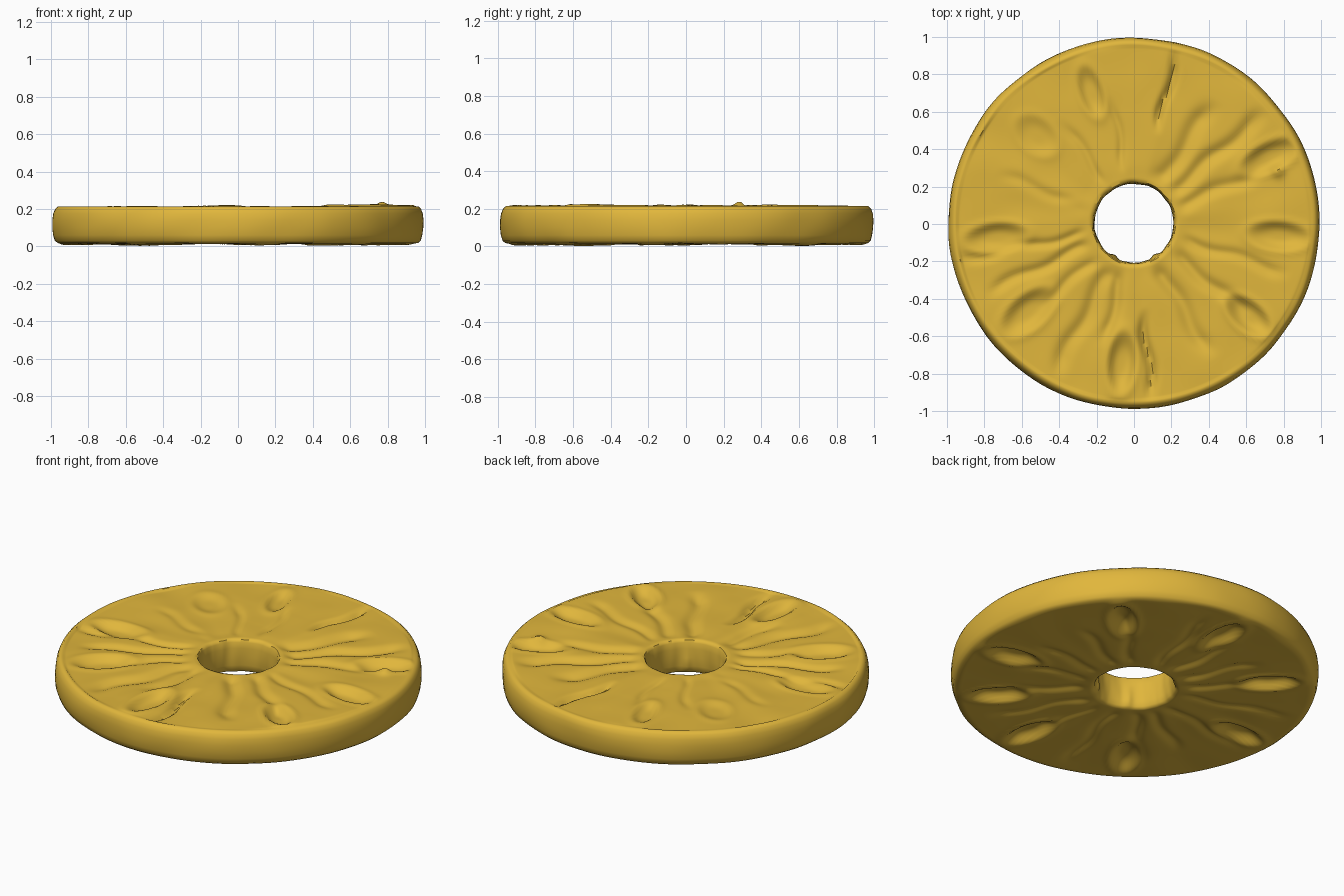
import bpy, bmesh, math, random
from mathutils import Vector, noise

if "Cube" in bpy.data.objects:
    bpy.data.objects.remove(bpy.data.objects["Cube"])

random.seed(4)
SEGMENTS = 300
INNER, OUTER = 0.215, 0.985
BOTTOM, TOP = 0.014, 0.212

flesh = bpy.data.materials.new("golden fruit flesh")
flesh.use_nodes = True
flesh.diffuse_color = (0.75, 0.47, 0.045, 1)
flesh.node_tree.nodes["Principled BSDF"].inputs["Base Color"].default_value = (0.75, 0.47, 0.045, 1)

# Seed pits: angle in degrees, distance from centre, length, width, depth
TOP_PITS = [(186, .74, .13, .06, .03), (-5, .78, .13, .06, .03),
            (220, .74, .13, .07, .03), (-39, .79, .11, .06, .035),
            (265, .75, .13, .06, .035), (26, .81, .13, .06, .03),
            (108, .74, .11, .05, .025), (138, .7, .1, .07, .015)]
BOTTOM_PITS = [(a, .74, .13, .06, .04) for a in (90, 45, -12, -45, -80, -126, 181, 135)]

# Fibre grooves: angle in degrees, start radius, end radius, width, depth
TOP_GROOVES = [(76, .58, .88, .02, .03), (57, .25, .7, .045, .022), (40, .25, .85, .04, .024),
               (22, .25, .7, .035, .015), (-18, .3, .8, .03, .015), (-38, .3, .7, .035, .02),
               (-60, .28, .75, .04, .022), (-84, .55, .88, .025, .03), (-104, .3, .6, .03, .018),
               (-118, .3, .85, .04, .022), (-138, .3, .6, .03, .015), (-155, .3, .8, .03, .018),
               (192, .3, .9, .025, .015), (160, .4, .7, .03, .01), (125, .3, .6, .025, .012),
               (100, .35, .6, .02, .012)]
BOTTOM_GROOVES = [(random.uniform(0, 10) + i * 22.5, .3, random.uniform(.6, .85), .03, .014)
                  for i in range(16)]


def local(x, y, degrees):
    """Position along and across a ray from the centre."""
    c, s = math.cos(math.radians(degrees)), math.sin(math.radians(degrees))
    return x * c + y * s, y * c - x * s


def smooth(t):
    t = max(0, min(1, t))
    return t * t * (3 - 2 * t)


def carve(x, y, pits, grooves):
    """Depth of the surface relief at a point."""
    depth = 0
    for angle, dist, length, width, d in pits:
        u, v = local(x, y, angle)
        q = math.hypot((u - dist) / length, v / width)
        depth += d * math.exp(-q ** 4) - .2 * d * math.exp(-((q - 1.4) / .3) ** 2)
    for angle, start, end, width, d in grooves:
        u, v = local(x, y, angle)
        v += .012 * math.sin(u * 17 + angle)
        fade = smooth((u - start + .1) / .15) * smooth((end + .1 - u) / .15)
        depth += d * fade * math.exp(-(v / width) ** 2)
    return depth


def fibre(x, y, seed):
    """Fine radial waviness."""
    r, a = math.hypot(x, y), math.atan2(y, x)
    ray = noise.noise(Vector((4 * math.cos(a), 4 * math.sin(a), r * 1.5 + seed)))
    lump = noise.noise(Vector((x * 5, y * 5, seed)))
    return .007 * ray + .005 * lump


# Cross-section: bottom face, rounded rim, top face, hole wall
face_radii = [INNER + .025 + (OUTER - INNER - .07) * i / 75 for i in range(76)]
rim = [(.963, BOTTOM + .004), (.978, .03), (.987, .06), (.992, .1), (.992, .14),
       (.987, .175), (.977, .2), (.962, .214), (.95, .214)]
wall = [(.224, .208), (.217, .195), (.213, .16), (.211, .11), (.213, .06), (.218, .028), (.228, .017)]
profile = ([(r, BOTTOM, "bottom") for r in face_radii] + [(r, z, "rim") for r, z in rim]
           + [(r, TOP, "top") for r in reversed(face_radii)] + [(r, z, "wall") for r, z in wall])

bm = bmesh.new()
rings = []
for r, z, zone in profile:
    ring = []
    for i in range(SEGMENTS):
        a = math.tau * i / SEGMENTS
        c, s = math.cos(a), math.sin(a)
        x, y, h = r * c, r * s, z
        edge = smooth((r - INNER) / .1) * smooth((OUTER - r) / .06)
        if zone == "top":
            h += edge * (fibre(x, y, 2) - carve(x, y, TOP_PITS, TOP_GROOVES)) + .006 * x * edge
            h += .022 * math.exp(-((x - .77) ** 2 + (y - .28) ** 2) / .0012)
        elif zone == "bottom":
            h += edge * (fibre(x, y, 9) * .7 + carve(x, y, BOTTOM_PITS, BOTTOM_GROOVES))
            h = max(h, .002)
        else:
            wobble = noise.noise(Vector((c * 4, s * 4, z * 7)))
            swell = .006 if zone == "rim" else .005
            k = 1 + swell * wobble / r
            if zone == "wall":
                # Ragged flaps inside the hole
                for flap in (-121, -58):
                    gap = math.degrees(math.atan2(*reversed(local(x, y, flap))))
                    k -= .08 * math.exp(-(gap / 7) ** 2) * math.exp(-((z - .07) / .05) ** 2)
            x, y = x * k, y * k
        ring.append(bm.verts.new((x, y + .004, h)))
    rings.append(ring)

for n, ring in enumerate(rings):
    after = rings[(n + 1) % len(rings)]
    for i in range(SEGMENTS):
        j = (i + 1) % SEGMENTS
        bm.faces.new((ring[i], ring[j], after[j], after[i]))
bmesh.ops.recalc_face_normals(bm, faces=bm.faces)

mesh = bpy.data.meshes.new("fruit_ring")
bm.to_mesh(mesh)
bm.free()
mesh.materials.append(flesh)
fruit_ring = bpy.data.objects.new("fruit_ring", mesh)
bpy.context.collection.objects.link(fruit_ring)
bpy.context.view_layer.objects.active = fruit_ring
fruit_ring.select_set(True)
bpy.ops.object.shade_smooth_by_angle(angle=math.radians(50))
